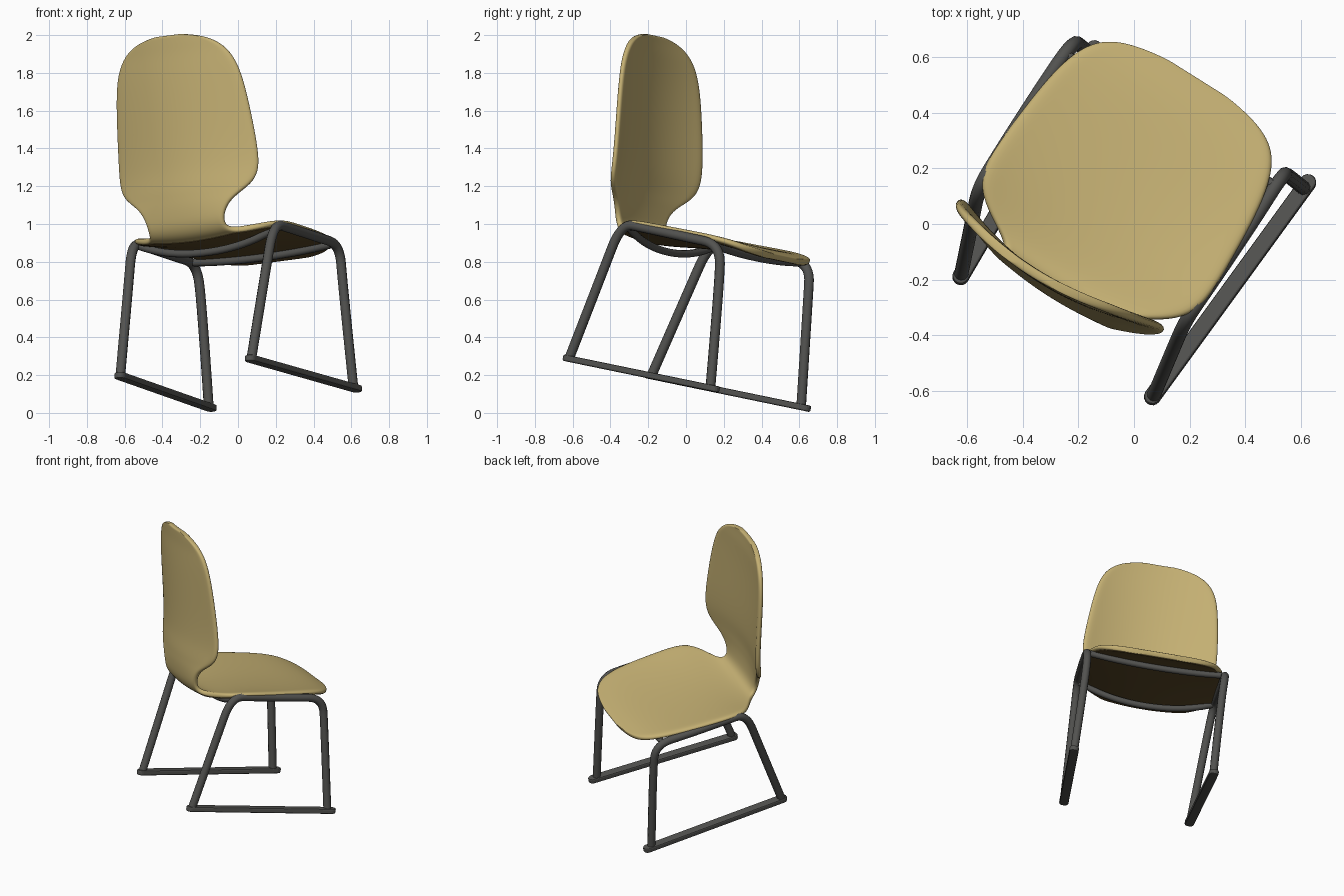
import bpy, bmesh, math
from mathutils import Vector, Matrix

cube = bpy.data.objects.get("Cube")
if cube:
    bpy.data.objects.remove(cube, do_unlink=True)


def material(name, rgb):
    m = bpy.data.materials.new(name)
    m.use_nodes = True
    m.diffuse_color = (*rgb, 1)
    m.node_tree.nodes["Principled BSDF"].inputs["Base Color"].default_value = (*rgb, 1)
    return m


WOOD = material("tan wood", (0.55, 0.43, 0.17))
UNDER = material("dark brown underside", (0.11, 0.07, 0.022))
STEEL = material("dark grey steel", (0.085, 0.085, 0.08))

# Tilted chair frame: local x is sideways, y is forward, z is up
forward = Vector((0.54, 0.825, -0.17)).normalized()
up = Vector((0.827, -0.55, 0.116)).cross(forward).normalized()
side = forward.cross(up)
POSE = Matrix.Translation((-0.02, -0.01, 0.16)) @ Matrix((side, forward, up)).transposed().to_4x4()


def add(name, data, mat):
    ob = bpy.data.objects.new(name, data)
    bpy.context.collection.objects.link(ob)
    data.materials.append(mat)
    ob.matrix_world = POSE
    return ob


def tube(name, points, radius):
    cu = bpy.data.curves.new(name, "CURVE")
    cu.dimensions = "3D"
    cu.bevel_depth = radius
    cu.bevel_resolution = 3
    cu.use_fill_caps = True
    sp = cu.splines.new("NURBS")
    sp.points.add(len(points) - 1)
    for p, co in zip(sp.points, points):
        p.co = (*co, 1)
    sp.order_u = 3
    sp.use_endpoint_u = True
    sp.resolution_u = 8
    return add(name, cu, STEEL)


# Shell stations from front lip to top of back: forward, height, half width, curl
STATIONS = [
    (.46, .747, .09, 0), (.45, .751, .2, 0), (.43, .757, .29, 0),
    (.4, .763, .35, 0), (.35, .768, .4, .04), (.25, .767, .44, .08),
    (.1, .755, .46, .13), (-.05, .742, .47, .18), (-.18, .728, .475, .24),
    (-.26, .718, .46, .26), (-.32, .711, .415, .26), (-.37, .707, .34, .26),
    (-.41, .709, .275, .26), (-.45, .725, .242, .25), (-.48, .765, .235, .25),
    (-.495, .82, .25, .3), (-.505, .87, .285, .38), (-.51, .91, .34, .43),
    (-.515, .95, .395, .46), (-.518, 1, .428, .47), (-.522, 1.07, .44, .47),
    (-.54, 1.2, .432, .46), (-.565, 1.35, .418, .44), (-.59, 1.5, .398, .42),
    (-.605, 1.6, .37, .4), (-.615, 1.67, .325, .4), (-.625, 1.72, .26, .4),
    (-.631, 1.753, .17, .4), (-.634, 1.768, .07, .4),
]


def shell(name, first, last, mat, thickness, inset=0.0, drop=0.0, columns=14):
    bm = bmesh.new()
    rows = []
    for i in range(first, last):
        y, z, w, curl = STATIONS[i]
        before = STATIONS[max(i - 1, 0)]
        after = STATIONS[min(i + 1, len(STATIONS) - 1)]
        t = Vector((after[0] - before[0], after[1] - before[1])).normalized()
        row = []
        for j in range(columns + 1):
            x = max(w - inset, 0.05) * (2 * j / columns - 1)
            h = curl * x * x - drop
            row.append(bm.verts.new((x, y + t.y * h, z - t.x * h)))
        rows.append(row)
    for r, q in zip(rows, rows[1:]):
        for j in range(columns):
            bm.faces.new((r[j], q[j], q[j + 1], r[j + 1]))
    bmesh.ops.recalc_face_normals(bm, faces=bm.faces)
    for f in bm.faces:
        f.smooth = True
    me = bpy.data.meshes.new(name)
    bm.to_mesh(me)
    bm.free()
    ob = add(name, me, mat)
    solid = ob.modifiers.new("thickness", "SOLIDIFY")
    solid.thickness = thickness
    solid.offset = 0
    smooth = ob.modifiers.new("round", "SUBSURF")
    smooth.levels = smooth.render_levels = 2
    return ob


# One-piece bent seat and back, with a dark panel below the seat
shell("seat_and_back", 0, len(STATIONS), WOOD, 0.034)
shell("seat_underside", 1, 13, UNDER, 0.008, inset=0.02, drop=0.018)


def foot_rail(name, sign):
    # Flat bar with rounded ends, splayed slightly toward the front
    back = Vector((sign * 0.41, -0.48, 0))
    front = Vector((sign * 0.457, 0.485, 0))
    angle = math.atan2(front.y - back.y, front.x - back.x)
    bm = bmesh.new()
    ring = []
    for centre, start in ((front, angle - math.pi / 2), (back, angle + math.pi / 2)):
        for k in range(9):
            a = start + math.pi * k / 8
            ring.append(bm.verts.new(centre + Vector((math.cos(a), math.sin(a), 0)) * 0.03 - Vector((0, 0, 0.017))))
    base = bm.faces.new(ring)
    top = bmesh.ops.extrude_face_region(bm, geom=[base])["geom"]
    bmesh.ops.translate(bm, vec=(0, 0, 0.034), verts=[v for v in top if isinstance(v, bmesh.types.BMVert)])
    bmesh.ops.recalc_face_normals(bm, faces=bm.faces)
    me = bpy.data.meshes.new(name)
    bm.to_mesh(me)
    bm.free()
    ob = add(name, me, STEEL)
    bevel = ob.modifiers.new("soft edge", "BEVEL")
    bevel.width = 0.008
    bevel.segments = 2


# Bent side frames: rear leg, seat rail and front leg in one tube
LEG = [(.412, -.475, 0), (.432, -.365, .49), (.445, -.305, .758), (.45, -.15, .758),
       (.453, .12, .755), (.45, .335, .755), (.443, .375, .55), (.455, .46, 0)]
for label, sign in (("right", 1), ("left", -1)):
    tube(label + "_leg_frame", [(sign * x, y, z) for x, y, z in LEG], 0.026)
    foot_rail(label + "_foot_rail", sign)

# Cross bars following the dished seat
for label, y, sag in (("rear", -0.26, 0.66), ("front", 0.28, 0.725)):
    tube(label + "_cross_bar", [(-.445, y, .748), (-.25, y, sag), (.25, y, sag), (.445, y, .748)], 0.02)
